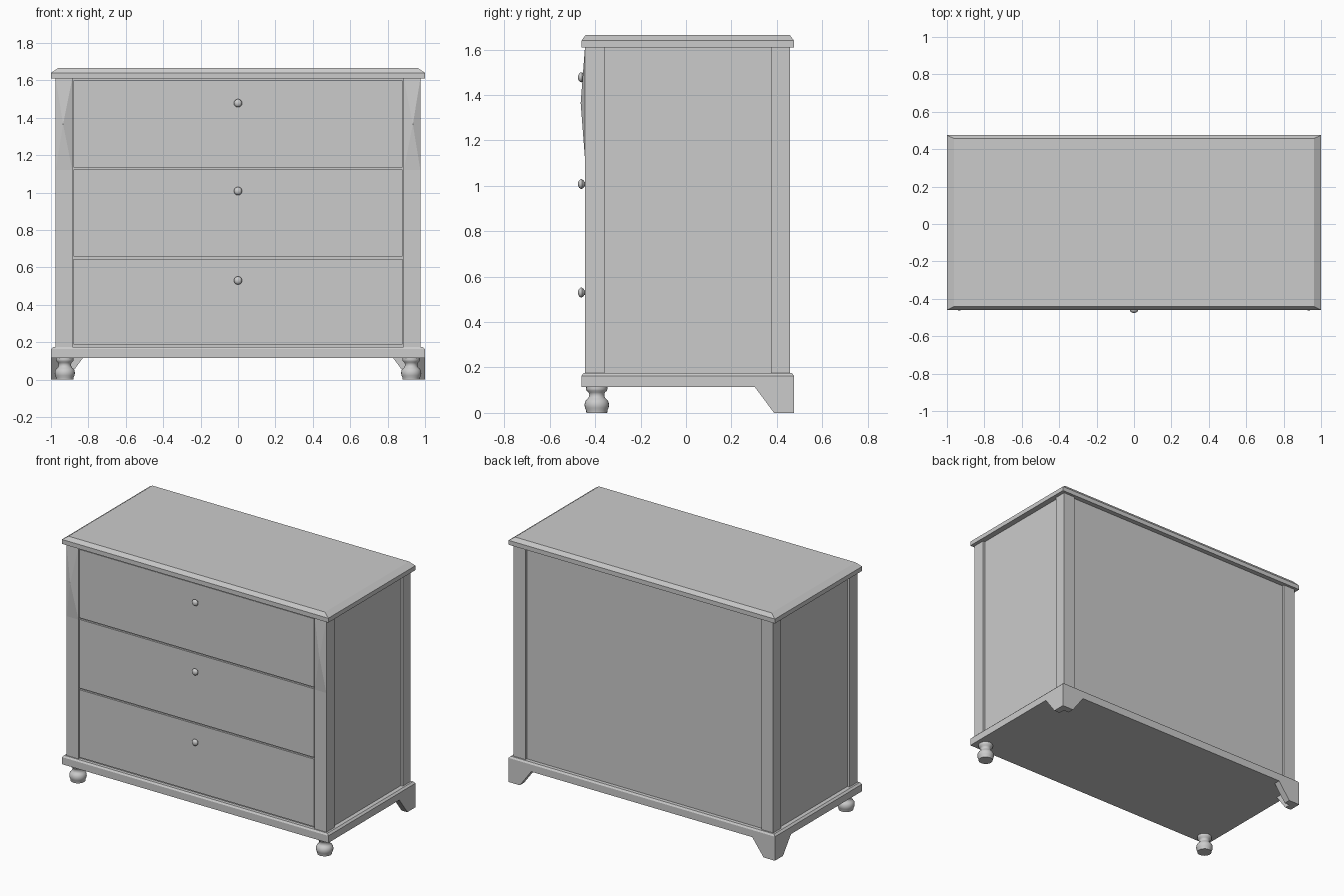
import bpy, bmesh, math
from mathutils import Vector, Matrix

if "Cube" in bpy.data.objects:
    bpy.data.objects.remove(bpy.data.objects["Cube"])


def make(name, verts, faces):
    me = bpy.data.meshes.new(name)
    bm = bmesh.new()
    vs = [bm.verts.new(v) for v in verts]
    for f in faces:
        bm.faces.new([vs[i] for i in f])
    bmesh.ops.recalc_face_normals(bm, faces=bm.faces)
    bm.to_mesh(me)
    bm.free()
    ob = bpy.data.objects.new(name, me)
    bpy.context.collection.objects.link(ob)
    return ob


def stack(name, x0, x1, y0, y1, layers):
    """Rectangular moulding: layers are (z, x inset, y inset)."""
    verts, n = [], len(layers)
    for z, ix, iy in layers:
        verts += [(x0 + ix, y0 + iy, z), (x1 - ix, y0 + iy, z),
                  (x1 - ix, y1 - iy, z), (x0 + ix, y1 - iy, z)]
    faces = [(3, 2, 1, 0), tuple(range(4 * n - 4, 4 * n))]
    for k in range(n - 1):
        for i in range(4):
            a, b = 4 * k + i, 4 * k + (i + 1) % 4
            faces.append((a, b, b + 4, a + 4))
    return make(name, verts, faces)


def box(name, x0, x1, y0, y1, z0, z1):
    return stack(name, x0, x1, y0, y1, [(z0, 0, 0), (z1, 0, 0)])


def lathe(name, profile, loc, rot=None, seg=24):
    """Turned part from (radius, height) points, capped at both ends."""
    verts, n = [], len(profile)
    for r, z in profile:
        for i in range(seg):
            a = 2 * math.pi * i / seg
            v = Vector((r * math.cos(a), r * math.sin(a), z))
            verts.append((rot @ v if rot else v) + Vector(loc))
    faces = [tuple(range(seg)), tuple(range((n - 1) * seg, n * seg))]
    for k in range(n - 1):
        for i in range(seg):
            j = (i + 1) % seg
            faces.append((k * seg + i, k * seg + j, (k + 1) * seg + j, (k + 1) * seg + i))
    ob = make(name, verts, faces)
    bpy.ops.object.select_all(action='DESELECT')
    ob.select_set(True)
    bpy.context.view_layer.objects.active = ob
    bpy.ops.object.shade_smooth_by_angle(angle=math.radians(40))
    return ob


# plinth, recessed carcass and bevelled top
stack("plinth", -1, 1, -0.46, 0.475, [(0.115, 0, 0), (0.163, 0, 0), (0.175, 0.012, 0.008)])
box("carcass", -0.96, 0.96, -0.43, 0.442, 0.17, 1.615)
stack("top_slab", -1, 1, -0.46, 0.475, [(1.61, 0, 0), (1.64, 0, 0), (1.665, 0.037, 0.018)])

# drawers and knobs
knob = [(0.010, 0.0), (0.010, 0.005), (0.016, 0.008), (0.022, 0.016),
        (0.021, 0.022), (0.016, 0.028), (0.008, 0.032)]
facing = Matrix.Rotation(math.radians(90), 3, 'X')
for z0, z1, zk in [(0.187, 0.646, 0.53), (0.657, 1.123, 1.008), (1.134, 1.598, 1.478)]:
    box("drawer_front", -0.88, 0.88, -0.443, -0.42, z0, z1)
    lathe("drawer_knob", knob, (0, -0.443, zk), facing, 16)

# corner posts, faceted post ornament and feet on both sides
foot = [(0.046, 0.0), (0.047, 0.012), (0.052, 0.022), (0.054, 0.035), (0.052, 0.048),
        (0.046, 0.058), (0.038, 0.065), (0.035, 0.070), (0.033, 0.080),
        (0.036, 0.090), (0.045, 0.098), (0.047, 0.106), (0.046, 0.117)]
for s in (-1, 1):
    xa, xb = sorted((s * 0.886, s * 0.975))
    box("front_post", xa, xb, -0.445, -0.36, 0.17, 1.615)
    box("back_post", xa, xb, 0.375, 0.457, 0.17, 1.615)
    make("post_facet",
         [(xa, -0.445, 1.12), (xb, -0.445, 1.12), (xb, -0.445, 1.61), (xa, -0.445, 1.61),
          (s * 0.935, -0.464, 1.365)],
         [(0, 1, 4), (1, 2, 4), (2, 3, 4), (3, 0, 4), (3, 2, 1, 0)])
    lathe("front_foot", foot, (s * 0.926, -0.393, 0))

    # mitred bracket foot: (distance along x wing, along y wing, height) from the outer corner
    t = 0.045
    plan = lambda wx, wy, z: [(s * (1 - dx), 0.475 - dy, z) for dx, dy in
                              [(0, 0), (wx, 0), (wx, t), (t, t), (t, wy), (0, wy)]]
    make("back_foot", plan(0.085, 0.087, 0) + plan(0.17, 0.173, 0.115),
         [(0, 1, 2, 3), (0, 3, 4, 5), (6, 7, 8, 9), (6, 9, 10, 11)]
         + [(i, (i + 1) % 6, (i + 1) % 6 + 6, i + 6) for i in range(6)])
